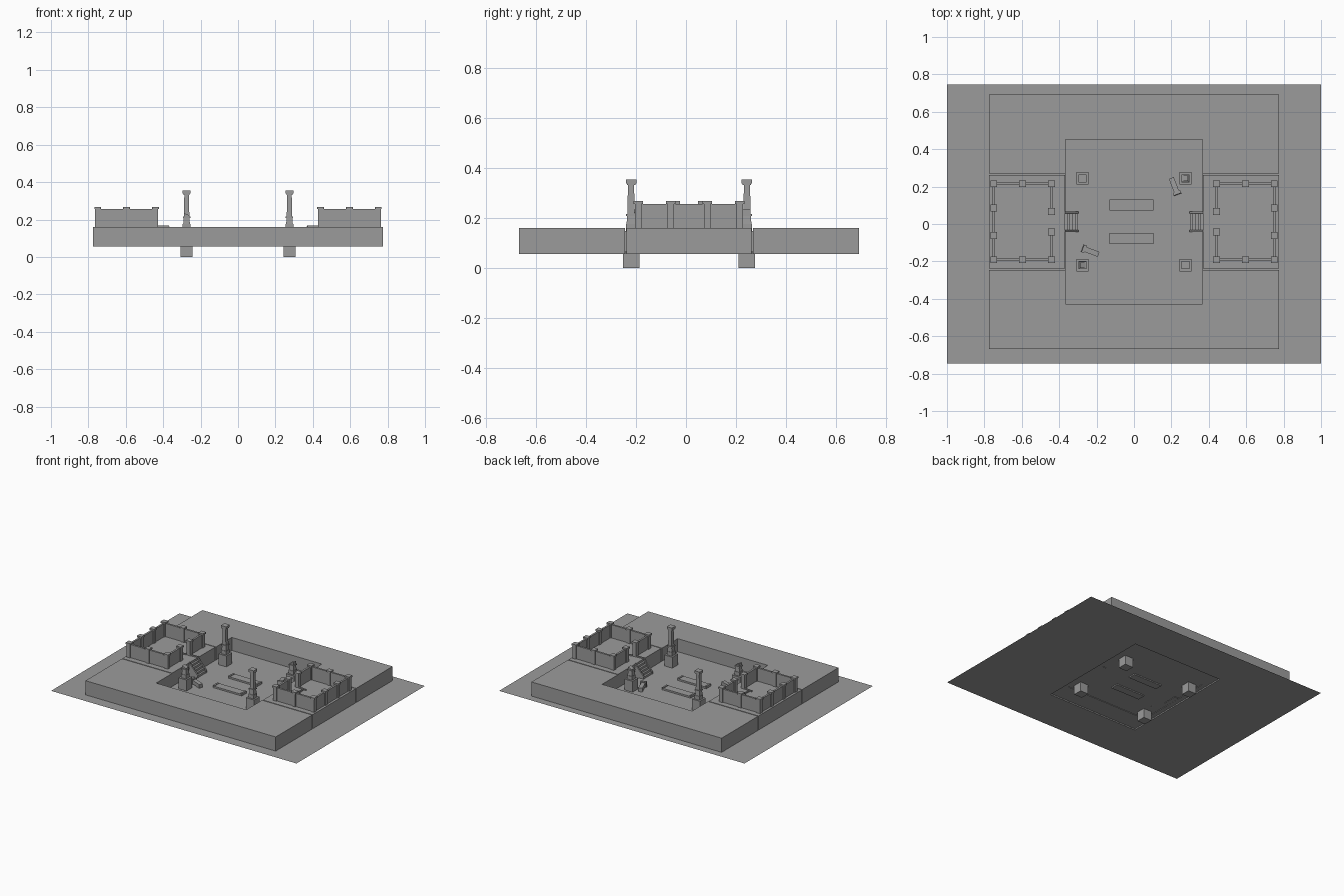
import bpy, bmesh, math
from mathutils import Matrix, Vector

old = bpy.data.objects.get("Cube")
if old:
    bpy.data.objects.remove(old)

stone = bpy.data.materials.new("grey_stone")
stone.use_nodes = True
GREY = (0.33, 0.33, 0.33, 1)
stone.diffuse_color = GREY
stone.node_tree.nodes["Principled BSDF"].inputs["Base Color"].default_value = GREY

CY = 0.012        # centre line of the court in y
GROUND, DECK, FLOOR = 0.055, 0.16, 0.068
HALF_TURN = Matrix.Translation((0, CY, 0)) @ Matrix.Rotation(math.pi, 4, 'Z') @ Matrix.Translation((0, -CY, 0))


def finish(name, bm):
    bmesh.ops.recalc_face_normals(bm, faces=bm.faces)
    me = bpy.data.meshes.new(name)
    bm.to_mesh(me)
    bm.free()
    me.materials.append(stone)
    ob = bpy.data.objects.new(name, me)
    bpy.context.collection.objects.link(ob)
    return ob


def box(bm, x0, x1, y0, y1, z0, z1):
    size = Matrix.Diagonal((x1 - x0, y1 - y0, z1 - z0, 1))
    mid = Matrix.Translation(((x0 + x1) / 2, (y0 + y1) / 2, (z0 + z1) / 2))
    return bmesh.ops.create_cube(bm, size=1, matrix=mid @ size)["verts"]


def post(bm, x, y, w, z0, z1):
    return box(bm, x - w / 2, x + w / 2, y - w / 2, y + w / 2, z0, z1)


def both_ends(name, build):
    """Build a part on the right side and again turned half round."""
    for side in ("right", "left"):
        bm = bmesh.new()
        build(bm)
        if side == "left":
            bm.transform(HALF_TURN)
        finish(f"{side}_{name}", bm)


# Ground sheet stepping up to the sunken court floor
bm = bmesh.new()
rings = []
for hx, hy, cy, z in ((1, 0.747, 0, GROUND), (0.367, 0.44, CY, GROUND), (0.367, 0.44, CY, 0.064),
                      (0.333, 0.298, CY, 0.064), (0.333, 0.298, CY, FLOOR)):
    rings.append([bm.verts.new((sx * hx, cy + sy * hy, z))
                  for sx, sy in ((-1, -1), (1, -1), (1, 1), (-1, 1))])
for a, b in zip(rings, rings[1:]):
    for i in range(4):
        j = (i + 1) % 4
        bm.faces.new((a[i], a[j], b[j], b[i]))
bm.faces.new(rings[-1])
finish("ground_and_court_floor", bm)


# Notched terraces in front and behind
def terrace(bm):
    outline = [(-0.775, 0.257), (-0.367, 0.257), (-0.367, 0.44), (0.367, 0.44),
               (0.367, 0.257), (0.775, 0.257), (0.775, 0.68), (-0.775, 0.68)]
    face = bm.faces.new([bm.verts.new((x, CY - y, GROUND + 0.001)) for x, y in outline])
    up = bmesh.ops.extrude_face_region(bm, geom=[face])["geom"]
    bmesh.ops.translate(bm, vec=(0, 0, DECK - GROUND - 0.001),
                        verts=[g for g in up if isinstance(g, bmesh.types.BMVert)])


both_ends("terrace", terrace)

# Side decks carrying the walled yards
both_ends("deck", lambda bm: box(bm, -0.775, -0.37, CY - 0.251, CY + 0.251, GROUND + 0.001, DECK))


# Yard walls with capped posts and a gateway to the court
def yard(bm):
    xo, xi, hy, gate, t = -0.75, -0.442, 0.203, 0.055, 0.007
    top = 0.257
    for s in (-1, 1):
        y = CY + s * hy
        box(bm, xo, xi, y - t, y + t, DECK, top)
        ys = sorted((y, CY + s * gate))
        box(bm, xi - t, xi + t, ys[0], ys[1], DECK, top)
        spots = [(x, y) for x in (xo, (xo + xi) / 2, xi)]
        spots += [(xo, CY + s * 0.073), (xi, CY + s * gate)]
        for px, py in spots:
            post(bm, px, py, 0.027, DECK, 0.256)
            post(bm, px, py, 0.037, 0.256, 0.268)
    box(bm, xo - t, xo + t, CY - hy, CY + hy, DECK, top)


both_ends("yard_wall", yard)


# Stairs from each deck to the court, with side rails
def stairs(bm):
    n, run = 5, 0.014
    rise = (DECK - FLOOR) / (n + 1)
    for i in range(n):
        x = -0.37 + i * run
        box(bm, x, x + run, CY - 0.045, CY + 0.045, GROUND + 0.01, DECK - (i + 1) * rise)
    for s in (-1, 1):
        y = CY + s * 0.05
        rail = box(bm, -0.37, -0.298, y - 0.005, y + 0.005, GROUND + 0.01, DECK + 0.004)
        for v in rail:
            if v.co.x > -0.3 and v.co.z > DECK:
                v.co.z = 0.085


both_ends("stairs", stairs)


# Broken gate boards lying at the gateway
def boards(bm):
    for x, y, length, turn in ((-0.49, 0.05, 0.06, 10), (-0.485, -0.03, 0.07, -8),
                               (-0.40, 0.062, 0.06, 3), (-0.50, 0.01, 0.05, 85)):
        vs = box(bm, -length / 2, length / 2, -0.005, 0.005, 0, 0.008)
        bmesh.ops.transform(bm, verts=vs, matrix=Matrix.Translation((x, y, DECK))
                            @ Matrix.Rotation(math.radians(turn), 4, 'Z'))


both_ends("gate_boards", boards)


# Columns: pedestal, socle, tapered shaft and cap; two are broken
def column_foot(bm, x):
    y = CY + 0.232
    post(bm, x, y, 0.066, 0, 0.148)
    post(bm, x, y, 0.042, 0.148, 0.175)
    for v in post(bm, x, y, 0.036, 0.175, 0.208):
        if v.co.z > 0.2:
            v.co.x += (x - v.co.x) * 0.15
            v.co.y += (y - v.co.y) * 0.15
    post(bm, x, y, 0.04, 0.208, 0.216)
    return y


def whole_column(bm):
    x = -0.275
    y = column_foot(bm, x)
    for v in post(bm, x, y, 0.03, 0.216, 0.332):
        if v.co.z > 0.3:
            v.co.x += (x - v.co.x) * 0.2
            v.co.y += (y - v.co.y) * 0.2
    post(bm, x, y, 0.034, 0.332, 0.338)
    post(bm, x, y, 0.042, 0.338, 0.355)


def broken_column(bm):
    x = 0.275
    y = column_foot(bm, x)
    for v in post(bm, x, y, 0.03, 0.216, 0.235):
        if v.co.z > 0.23 and v.co.x < x:
            v.co.z = 0.222


both_ends("whole_column", whole_column)
both_ends("broken_column", broken_column)

# Fallen shafts with their caps
for name, foot, head in (("right", (-0.19, -0.162), (-0.275, -0.13)),
                         ("left", (0.20, 0.245), (0.233, 0.158))):
    bm = bmesh.new()
    a, b = Vector((*foot, FLOOR + 0.016)), Vector((*head, FLOOR + 0.021))
    d = b - a
    post(bm, 0, 0, 0.028, 0, d.length - 0.015)
    post(bm, 0, 0, 0.042, d.length - 0.015, d.length)
    bm.transform(Matrix.Translation(a) @ d.to_track_quat('Z', 'Y').to_matrix().to_4x4())
    finish(f"{name}_fallen_shaft", bm)


# Low benches with end blocks
def bench(bm):
    x0, x1, y = -0.13, 0.105, CY + 0.09
    box(bm, x0, x1, y - 0.029, y + 0.029, GROUND + 0.005, 0.08)
    for x in (x0, x1 - 0.012):
        box(bm, x, x + 0.012, y - 0.025, y + 0.025, 0.08, 0.085)


for side in (1, -1):
    bm = bmesh.new()
    bench(bm)
    if side < 0:
        bm.transform(Matrix.Translation((0, -0.18, 0)))
    finish("back_bench" if side > 0 else "front_bench", bm)
